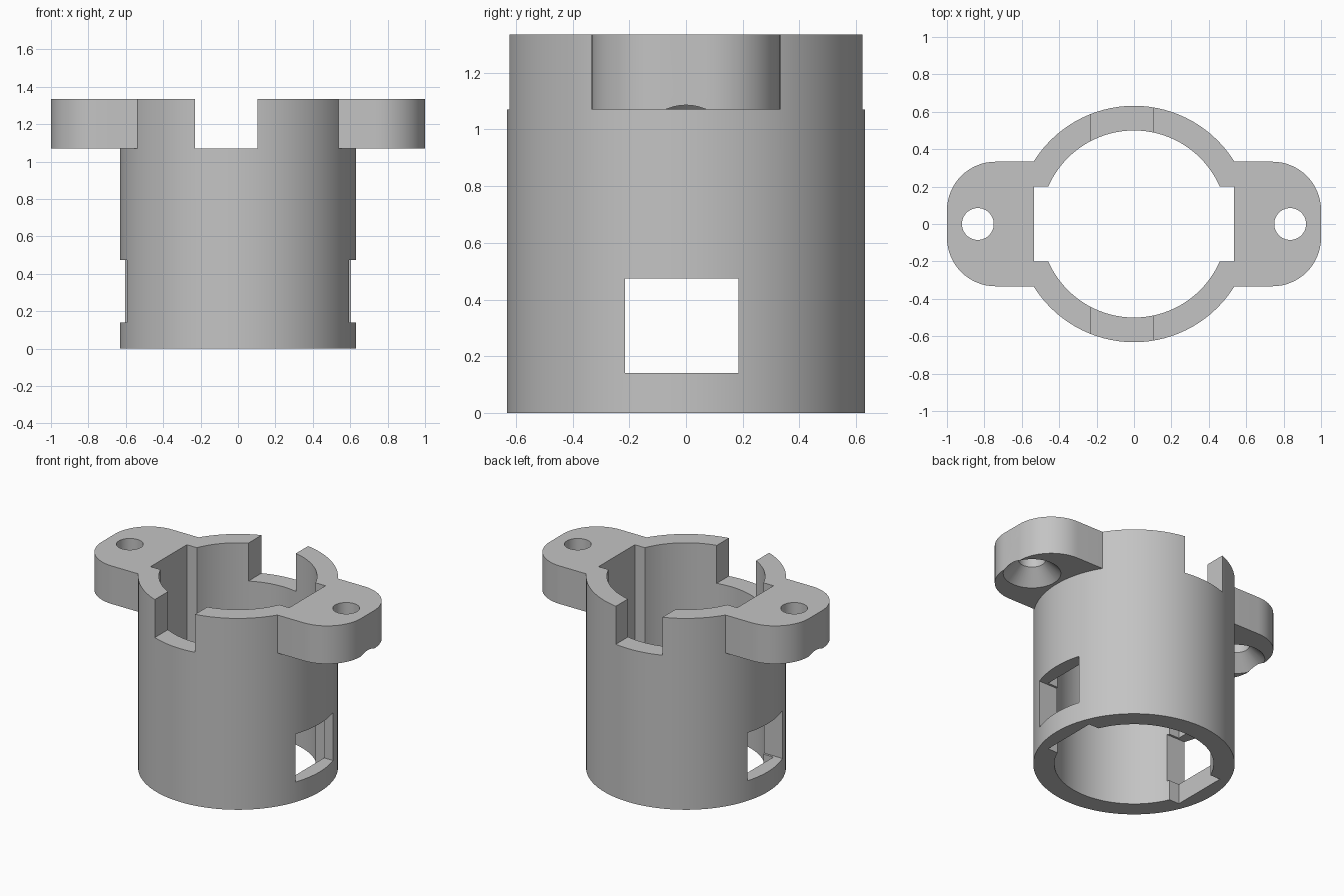
import bpy, bmesh
from math import pi, sin, cos, radians

cube = bpy.data.objects.get("Cube")
if cube:
    bpy.data.objects.remove(cube, do_unlink=True)

HEIGHT, EAR_Z = 1.335, 1.07
OUTER, BORE = 0.632, 0.5
EAR_HALF, CORNER = 0.333, 0.26
HOLE_X, HOLE_R, SINK_R = 0.835, 0.085, 0.181

grey = bpy.data.materials.new("plain grey")
grey.use_nodes = True
colour = (0.55, 0.55, 0.55, 1)
grey.diffuse_color = colour
grey.node_tree.nodes["Principled BSDF"].inputs["Base Color"].default_value = colour


def prism(name, rings):
    """Closed solid through a stack of (outline, z) rings."""
    bm = bmesh.new()
    loops = [[bm.verts.new((x, y, z)) for x, y in outline] for outline, z in rings]
    n = len(loops[0])
    bm.faces.new(loops[0][::-1])
    bm.faces.new(loops[-1])
    for low, high in zip(loops, loops[1:]):
        for i in range(n):
            j = (i + 1) % n
            bm.faces.new((low[i], low[j], high[j], high[i]))
    bmesh.ops.recalc_face_normals(bm, faces=bm.faces)
    mesh = bpy.data.meshes.new(name)
    bm.to_mesh(mesh)
    bm.free()
    mesh.materials.append(grey)
    obj = bpy.data.objects.new(name, mesh)
    bpy.context.collection.objects.link(obj)
    return obj


def circle(r, n, cx=0):
    return [(cx + r * cos(2 * pi * i / n), r * sin(2 * pi * i / n)) for i in range(n)]


def rounded_rectangle(hx, hy, r, steps=16):
    points = []
    for k, (sx, sy) in enumerate(((1, 1), (-1, 1), (-1, -1), (1, -1))):
        for i in range(steps + 1):
            a = pi / 2 * (k + i / steps)
            points.append((sx * (hx - r) + r * cos(a), sy * (hy - r) + r * sin(a)))
    return points


def box(name, x0, x1, y0, y1, z0, z1):
    outline = [(x0, y0), (x1, y0), (x1, y1), (x0, y1)]
    return prism(name, [(outline, z0), (outline, z1)])


def combine(target, tool, operation):
    """Apply a boolean and discard the tool."""
    tool.hide_render = True
    mod = target.modifiers.new("cut", 'BOOLEAN')
    mod.object, mod.operation, mod.solver = tool, operation, 'EXACT'
    bpy.context.view_layer.objects.active = target
    bpy.ops.object.modifier_apply(modifier=mod.name)
    bpy.data.objects.remove(tool, do_unlink=True)


# Cylindrical sleeve with a rounded mounting flange across the top
tube = circle(OUTER, 96)
body = prism("flanged_sleeve", [(tube, 0), (tube, HEIGHT)])
plate = rounded_rectangle(1, EAR_HALF, CORNER)
combine(body, prism("flange", [(plate, EAR_Z), (plate, HEIGHT)]), 'UNION')

# Central bore and the keyways on both sides of it
bore = circle(BORE, 96)
combine(body, prism("bore", [(bore, -0.1), (bore, 1.5)]), 'DIFFERENCE')
combine(body, box("keyway", -0.535, 0.535, -0.2, 0.2, -0.1, 1.5), 'DIFFERENCE')

# Offset notch in the rim and windows low in the side walls
combine(body, box("rim_notch", -0.23, 0.105, -0.8, 0.8, EAR_Z, 1.5), 'DIFFERENCE')
combine(body, box("window", -0.8, 0.8, -0.215, 0.185, 0.14, 0.475), 'DIFFERENCE')

# Screw holes countersunk from below
for side in (-1, 1):
    cx = side * HOLE_X
    wide, narrow = circle(SINK_R + 0.02, 48, cx), circle(HOLE_R, 48, cx)
    sink_top = EAR_Z + SINK_R - HOLE_R
    screw = prism("screw_hole", [(wide, EAR_Z - 0.02), (narrow, sink_top), (narrow, 1.5)])
    combine(body, screw, 'DIFFERENCE')

# Smooth curved walls, crisp edges
bpy.ops.object.select_all(action='DESELECT')
body.select_set(True)
bpy.context.view_layer.objects.active = body
bpy.ops.object.shade_smooth_by_angle(angle=radians(25))
